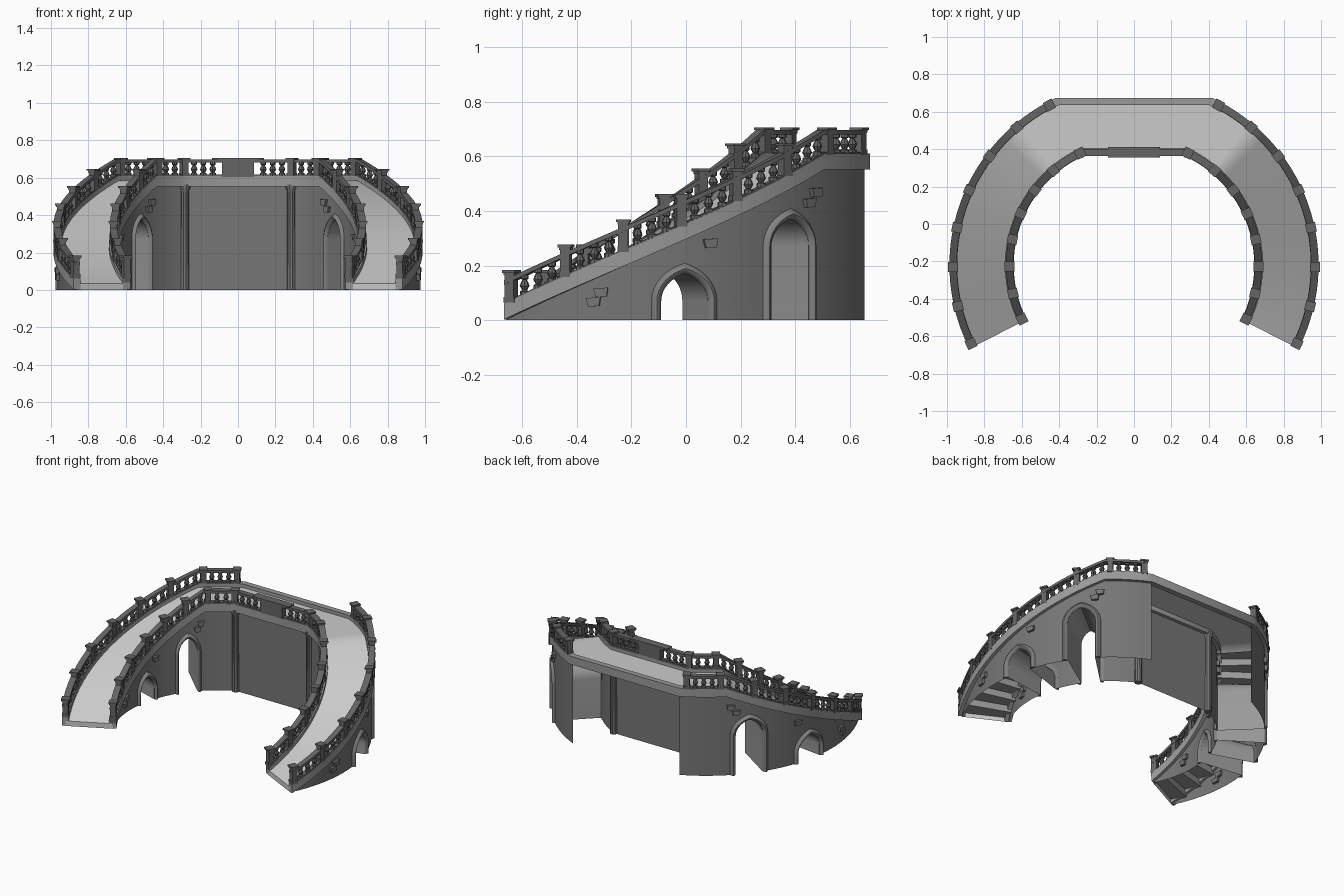
import bpy, bmesh, math
from mathutils import Matrix, Vector

if "Cube" in bpy.data.objects:
    bpy.data.objects.remove(bpy.data.objects["Cube"])

CY, A0, A1, A2 = -0.22, -26.9, 47.5, 65.0   # arc centre y, foot, top of slope, landing corner
RO, RI = 0.965, 0.665                       # outer and inner wall radius
ARCHES = [(12.9, 0.07), (38.7, 0.27)]       # centre angle, spring height
HW, TW = 5.2, 7.4                           # opening and trim half widths (degrees)


def grey(name, v):
    m = bpy.data.materials.new(name)
    m.diffuse_color = (v, v, v, 1)
    m.use_nodes = True
    m.node_tree.nodes["Principled BSDF"].inputs["Base Color"].default_value = m.diffuse_color
    return m


PAVING, WALL, TRIM, RAIL = (grey("paving", 0.8), grey("wall_stone", 0.18),
                            grey("trim_stone", 0.32), grey("rail_stone", 0.13))


def H(a):
    a = 180 - a if a > 90 else a
    return 0.06 + 0.55 * min(1, max(0, (a - A0) / (A1 - A0)))


def P(a, r, z):
    t = math.radians(a)
    return Vector((r * math.cos(t), CY + r * math.sin(t), z))


def arange(a, b, n):
    return [a + (b - a) * i / n for i in range(n + 1)]


def finish(name, bm, mat, mirror=True):
    bmesh.ops.recalc_face_normals(bm, faces=bm.faces)
    me = bpy.data.meshes.new(name)
    bm.to_mesh(me)
    bm.free()
    me.materials.append(mat)
    ob = bpy.data.objects.new(name, me)
    bpy.context.collection.objects.link(ob)
    if mirror:
        m = ob.modifiers.new("mirror", 'MIRROR')
        m.use_mirror_merge = False
    bpy.ops.object.select_all(action='DESELECT')
    ob.select_set(True)
    bpy.context.view_layer.objects.active = ob
    bpy.ops.object.shade_smooth_by_angle(angle=math.radians(30))
    return ob


def grid(bm, rows, closed=False):
    vs = [[bm.verts.new(p) for p in r] for r in rows]
    n = len(rows[0])
    for a, b in zip(vs, vs[1:]):
        for i in range(n if closed else n - 1):
            j = (i + 1) % n
            bm.faces.new((a[i], a[j], b[j], b[i]))
    if closed:
        bm.faces.new(vs[0])
        bm.faces.new(vs[-1])


def sweep(name, angles, prof, mat, closed=True, mirror=False):
    bm = bmesh.new()
    grid(bm, [[P(a, r, max(0, H(a) + dz)) for r, dz in prof] for a in angles], closed)
    return finish(name, bm, mat, mirror)


def rect(r0, r1, z0, z1):
    return [(r0, z0), (r1, z0), (r1, z1), (r0, z1)]


def box(bm, a, r, z, size, taper=1.0, tilt=0):
    m = (Matrix.Translation(P(a, r, z)) @ Matrix.Rotation(math.radians(a), 4, 'Z')
         @ Matrix.Rotation(tilt, 4, 'X') @ Matrix.Diagonal((*size, 1)))
    vs = bmesh.ops.create_cube(bm, size=1)['verts']
    for v in vs:
        if v.co.z < 0:
            v.co.y *= taper
    bmesh.ops.transform(bm, matrix=m, verts=vs)


def lathe(bm, loc, prof, n=8):
    grid(bm, [[loc + Vector((r * math.cos(2 * math.pi * i / n), r * math.sin(2 * math.pi * i / n), z))
               for i in range(n)] for r, z in prof], True)


half = arange(A0, A1, 24) + arange(A1, A2, 6)[1:]
full = half + [180 - a for a in reversed(half)]

# deck and edge bands, running up one side, over the landing and down the other
sweep("deck", full, [(0.68, -0.025), (0.955, -0.025)], PAVING, False)
sweep("outer_edge_band", full, rect(0.945, 0.987, -0.057, 0), TRIM)
sweep("inner_edge_band", full, rect(0.643, 0.69, -0.057, 0), TRIM)


# pointed arch outline: height over the offset from the arch centre
def gothic(u, k=0.5):
    return math.sqrt(max(0, (1 + k) ** 2 - (abs(u) + k) ** 2)) / math.sqrt((1 + k) ** 2 - k * k)


US = [math.sin(u * math.pi / 2) for u in arange(-1, 1, 16)]


# side walls with arch openings
def wall(name, r):
    bm = bmesh.new()
    spans, a = [], A0
    for c, zs in ARCHES:
        spans.append([(x, 0) for x in arange(a, c - HW, 8)])
        spans.append([(c + u * HW, zs + 0.1 * gothic(u)) for u in US])
        a = c + HW
    spans.append([(x, 0) for x in arange(a, A2, 8)])
    for s in spans:
        grid(bm, [[P(x, r, z), P(x, r, max(z + 0.001, H(x) - 0.05))] for x, z in s])
    return finish(name, bm, WALL)


wall("outer_wall", RO)
wall("inner_wall", RI)
bm = bmesh.new()
grid(bm, [[P(a, RI, 0), P(a, RI, 0.57)] for a in (A2, 180 - A2)])
finish("landing_front_wall", bm, WALL, False)

# passages through the arches, and the rounded trims around them
bm, bt = bmesh.new(), bmesh.new()
for c, zs in ARCHES:
    ins = [(-HW, 0)] + [(u * HW, zs + 0.1 * gothic(u)) for u in US] + [(HW, 0)]
    out = [(-TW, 0)] + [(u * TW, zs + 0.14 * gothic(u)) for u in US] + [(TW, 0)]
    grid(bm, [[P(c + x, RO, z), P(c + x, RI, z)] for x, z in ins])
    for r, s in ((RO, 1), (RI, -1)):
        grid(bt, [[P(c + xi + (xo - xi) * t, r + s * (0.02 * math.sin(math.pi * t) - 0.002),
                     zi + (zo - zi) * t) for t in arange(0, 1, 6)]
                  for (xi, zi), (xo, zo) in zip(ins, out)], True)
finish("arch_passages", bm, TRIM)
finish("arch_trims", bt, grey("arch_stone", 0.22))

# stepped underside
bm = bmesh.new()
N, rows = 12, []
for i in range(N):
    a, b = A0 + (A1 - A0) * i / N, A0 + (A1 - A0) * (i + 1) / N
    z = max(0.0, H(a) - 0.03)
    rows += [[P(x, RI, z), P(x, RO, z)] for x in (a, (a + b) / 2, b)]
grid(bm, rows)
finish("steps_below", bm, TRIM)

# foot riser
bm = bmesh.new()
grid(bm, [[P(A0, RI, z), P(A0, RO, z)] for z in (0, 0.035)])
finish("foot_riser", bm, PAVING)

# handrails
posts = [-25.7 + 12.55 * i for i in range(8)]
for name, r, ang, mir in (("outer", 0.967, [a for a in half if a < 62] + [62.3], True),
                          ("inner", 0.665, full, False)):
    sweep(name + "_handrail", ang, rect(r - 0.02, r + 0.02, 0.07, 0.087), RAIL, True, mir)
    sweep(name + "_bottom_rail", ang, rect(r - 0.016, r + 0.016, -0.002, 0.006), RAIL, True, mir)

# posts and balusters
BAL = [(0.017, 0), (0.017, 0.014), (0.009, 0.018), (0.018, 0.034), (0.014, 0.045),
       (0.008, 0.056), (0.015, 0.06), (0.015, 0.074)]
bp, bb = bmesh.new(), bmesh.new()
for r, n in ((0.967, 3), (0.665, 2)):
    ps = posts[:-1] + [64.3 if r < 0.8 else posts[-1]]
    for a in ps:
        top = H(a) + (0.115 if a < A1 else 0.096)
        box(bp, a, r, (H(a) - 0.03 + top - 0.01) / 2, (0.038, 0.036, top - H(a) + 0.02))
        box(bp, a, r, top - 0.014, (0.044, 0.042, 0.01))
        box(bp, a, r, top - 0.005, (0.054, 0.052, 0.01))
        box(bp, a, r, H(a) + 0.006, (0.043, 0.042, 0.02))
    for a, b in zip(ps, ps[1:]):
        for i in range(n):
            x = a + (b - a) * (i + 1) / (n + 1)
            lathe(bb, P(x, r, H(x)), BAL)
for x in (0.135, 0.185, 0.235):
    lathe(bb, Vector((x, 0.383, 0.61)), BAL)
finish("posts", bp, RAIL)
finish("balusters", bb, RAIL)

# solid panel in the middle of the landing front
bm = bmesh.new()
box(bm, 90, 0.603, 0.65, (0.044, 0.17, 0.09))
box(bm, 90, 0.603, 0.69, (0.05, 0.22, 0.012))
box(bm, 90, 0.603, 0.7, (0.056, 0.28, 0.01))
finish("centre_panel", bm, RAIL, False)

# pilasters at the inner landing corners
bm = bmesh.new()
lathe(bm, Vector((0.285, 0.382, 0)), [(0.024, 0), (0.022, 0.53), (0.03, 0.545), (0.03, 0.565)], 10)
finish("pilasters", bm, WALL)

# loose facing stones on the walls
bm = bmesh.new()
for a, z in ((-7.0, 0.067), (-5.4, 0.102), (18.6, 0.282), (43.8, 0.43), (45.8, 0.468)):
    for r, w in ((RO, 0.054), (RI, 0.042)):
        box(bm, a, r, z, (0.034, w, 0.032), 0.75, 0.06)
finish("facing_stones", bm, WALL)
